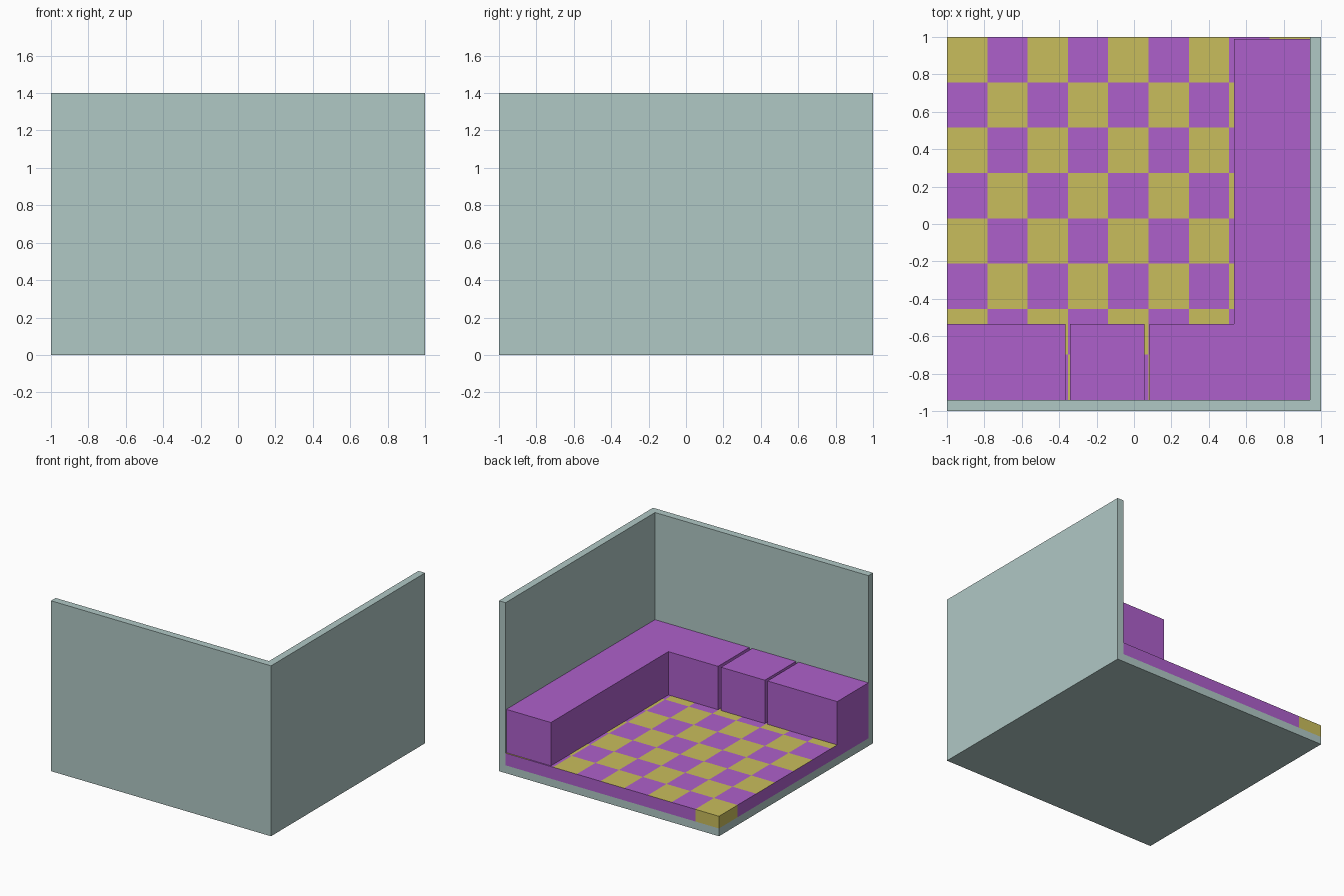
import bpy, bmesh, math
from mathutils import Vector

default = bpy.data.objects.get("Cube")
if default:
    bpy.data.objects.remove(default)


def material(name, rgb):
    """Flat material from an 8-bit sRGB colour."""
    col = [((c / 255 + 0.055) / 1.055) ** 2.4 for c in rgb] + [1.0]
    m = bpy.data.materials.new(name)
    m.use_nodes = True
    m.diffuse_color = col
    m.node_tree.nodes["Principled BSDF"].inputs["Base Color"].default_value = col
    return m


WALL = material("pale grey green", (176, 200, 197))
PURPLE = material("purple", (174, 96, 203))
YELLOW = material("mustard yellow", (201, 189, 92))


def solid(name, cuts, mats, filled=lambda i, j, k: True, paint=None):
    """Closed mesh of the filled cells between the x, y and z cut planes."""
    bm = bmesh.new()
    count = [len(c) - 1 for c in cuts]
    verts = {}

    def vert(key):
        if key not in verts:
            verts[key] = bm.verts.new([cuts[a][key[a]] for a in range(3)])
        return verts[key]

    def is_full(cell):
        return all(0 <= cell[a] < count[a] for a in range(3)) and filled(*cell)

    cells = [(i, j, k) for i in range(count[0]) for j in range(count[1])
             for k in range(count[2]) if filled(i, j, k)]
    for cell in cells:
        for axis in range(3):
            for side in (0, 1):
                beside = list(cell)
                beside[axis] += 2 * side - 1
                if is_full(beside):
                    continue
                u, v = (axis + 1) % 3, (axis + 2) % 3
                ring = []
                for du, dv in ((0, 0), (1, 0), (1, 1), (0, 1)):
                    key = list(cell)
                    key[axis] += side
                    key[u] += du
                    key[v] += dv
                    ring.append(vert(tuple(key)))
                face = bm.faces.new(ring if side else ring[::-1])
                if paint:
                    face.material_index = paint(cell, axis, side)
    # merge coplanar cells of one colour
    bmesh.ops.dissolve_limit(bm, angle_limit=math.radians(1), verts=bm.verts[:],
                             edges=bm.edges[:], delimit={'MATERIAL'})
    mesh = bpy.data.meshes.new(name)
    bm.to_mesh(mesh)
    bm.free()
    for m in mats:
        mesh.materials.append(m)
    obj = bpy.data.objects.new(name, mesh)
    bpy.context.collection.objects.link(obj)
    return obj


INNER = 0.94          # inner face of both walls
BASE, FLOOR, SEAT, TOP = 0.064, 0.164, 0.52, 1.4
BENCH = 0.535         # front edge of the benches

# Room shell: base slab with two walls meeting in a corner
solid("room_shell", ((-1, INNER, 1), (-1, -INNER, 1), (0, BASE, TOP)), [WALL],
      filled=lambda i, j, k: k == 0 or i == 1 or j == 0)

# Checkered floor: plain purple rim apart from the outer corner tile
COLS, ROWS = 9, 8
span = 1 + INNER
xs = [-1 + span * i / COLS for i in range(COLS + 1)]
ys = [-INNER + span * j / ROWS for j in range(ROWS + 1)]


def checker(cell, axis, side):
    i, row = cell[0], ROWS - 1 - cell[1]
    if axis == 2 and side:
        return 1 if (i + row) % 2 == 0 else 0
    return 1 if axis != 2 and i == 0 and row == 0 else 0


solid("checkered_floor", (xs, ys, (BASE, FLOOR)), [PURPLE, YELLOW], paint=checker)

# Corner bench: L shape along both walls
solid("corner_bench", ((0.083, BENCH, INNER), (-INNER, -BENCH, 0.99), (FLOOR, SEAT)),
      [PURPLE], filled=lambda i, j, k: i == 1 or j == 0)

# Separate bench blocks with narrow gaps
for name, x0, x1 in (("middle_bench", -0.342, 0.056), ("end_bench", -1, -0.366)):
    solid(name, ((x0, x1), (-INNER, -BENCH), (FLOOR, SEAT)), [PURPLE])
